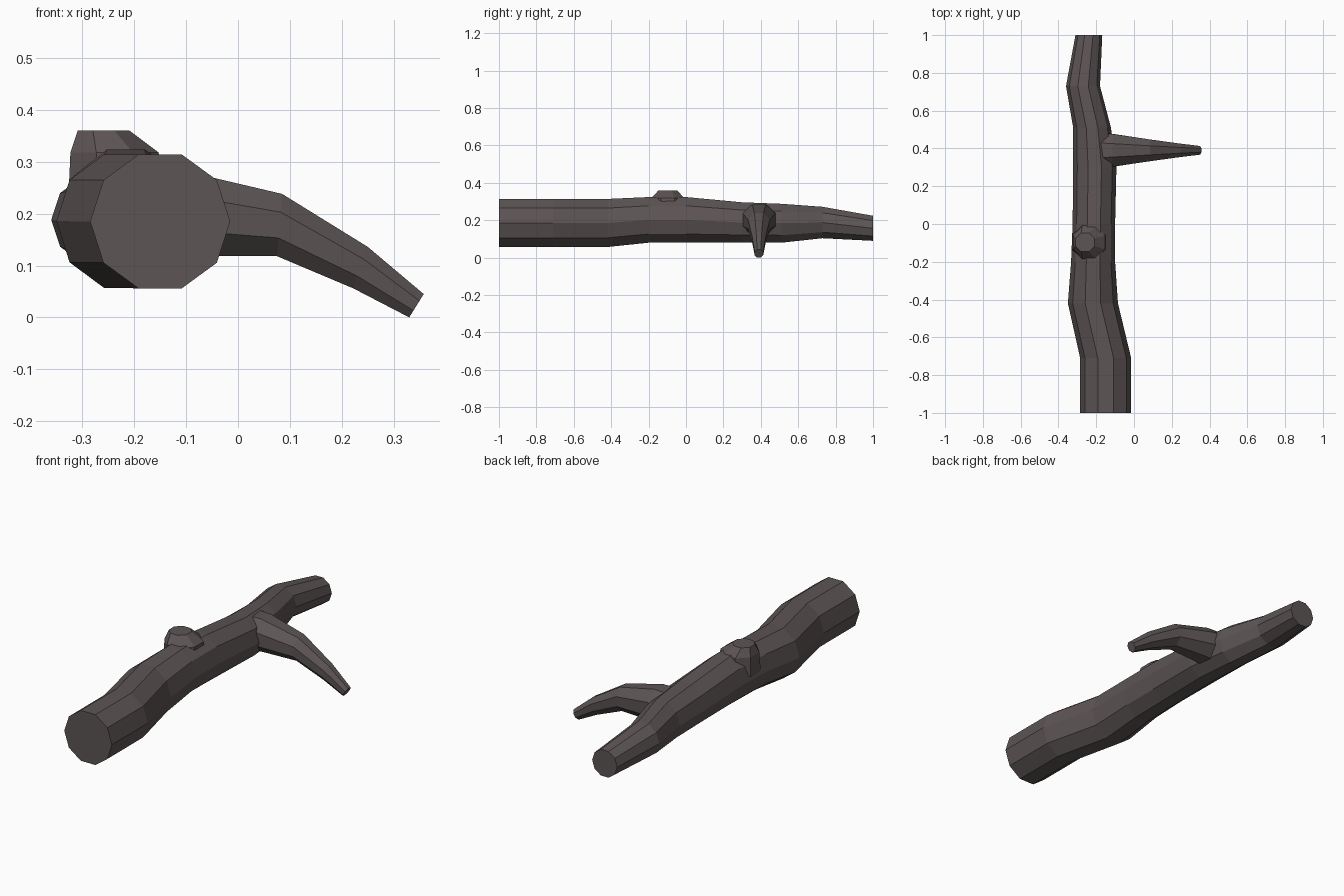
import bpy, bmesh, math
from mathutils import Vector

if "Cube" in bpy.data.objects:
    bpy.data.objects.remove(bpy.data.objects["Cube"])

bark = bpy.data.materials.new("bark")
bark.diffuse_color = (0.11, 0.09, 0.09, 1)
bark.use_nodes = True
bark.node_tree.nodes["Principled BSDF"].inputs["Base Color"].default_value = bark.diffuse_color


def loft(name, rings):
    """Skin a list of equal-sized point rings and cap both ends."""
    bm = bmesh.new()
    vs = [[bm.verts.new(p) for p in ring] for ring in rings]
    n = len(vs[0])
    for a, b in zip(vs, vs[1:]):
        for i in range(n):
            j = (i + 1) % n
            bm.faces.new((a[i], a[j], b[j], b[i]))
    bm.faces.new(vs[0])
    bm.faces.new(vs[-1])
    bmesh.ops.recalc_face_normals(bm, faces=bm.faces[:])
    me = bpy.data.meshes.new(name)
    bm.to_mesh(me)
    bm.free()
    me.materials.append(bark)
    ob = bpy.data.objects.new(name, me)
    bpy.context.collection.objects.link(ob)
    return ob


def ring(c, u, v, n, phase=0.0):
    """n-sided ring around c spanned by the radius vectors u and v."""
    return [Vector(c) + Vector(u) * math.cos(phase + math.tau * i / n)
            + Vector(v) * math.sin(phase + math.tau * i / n) for i in range(n)]


# Trunk: ten-sided sections as y, x min, x max, z min, z max
sections = [
    (-1.00, -0.285, -0.015, 0.056, 0.314),
    (-0.71, -0.285, -0.015, 0.056, 0.314),
    (-0.42, -0.350, -0.085, 0.057, 0.314),
    (-0.20, -0.333, -0.100, 0.080, 0.324),
    (0.00, -0.325, -0.100, 0.080, 0.324),
    (0.30, -0.322, -0.093, 0.080, 0.296),
    (0.51, -0.322, -0.122, 0.080, 0.288),
    (0.73, -0.360, -0.180, 0.104, 0.272),
    (1.00, -0.310, -0.168, 0.090, 0.224),
]
s72 = math.sin(math.radians(72))
loft("trunk", [ring(((x0 + x1) / 2, y, (z0 + z1) / 2), ((x1 - x0) / 2, 0, 0),
                    (0, 0, (z1 - z0) / 2 / s72), 10)
               for y, x0, x1, z0, z1 in sections])

# Side branch: eight-sided sections as top x,z then bottom x,z then y half-width
branch = [
    (-0.22, 0.285, -0.22, 0.115, 0.100),
    (-0.115, 0.285, -0.10, 0.119, 0.086),
    (0.085, 0.238, 0.075, 0.118, 0.058),
    (0.250, 0.136, 0.222, 0.056, 0.036),
    (0.358, 0.045, 0.330, 0.000, 0.023),
]
k = 1 / math.cos(math.pi / 8)
loft("side_branch", [ring(((tx + bx) / 2, 0.39, (tz + bz) / 2), (0, h * k, 0),
                          ((tx - bx) / 2 * k, 0, (tz - bz) / 2 * k), 8, math.pi / 8)
                     for tx, tz, bx, bz, h in branch])

# Knot: stump of a broken-off twig on top of the trunk
knot = [(-0.235, 0.22, 0.100, 0.105), (-0.238, 0.318, 0.092, 0.095),
        (-0.259, 0.360, 0.054, 0.054)]
loft("knot", [ring((x, -0.097, z), (rx, 0, 0), (0, ry, 0), 8, math.pi / 8)
              for x, z, rx, ry in knot])
